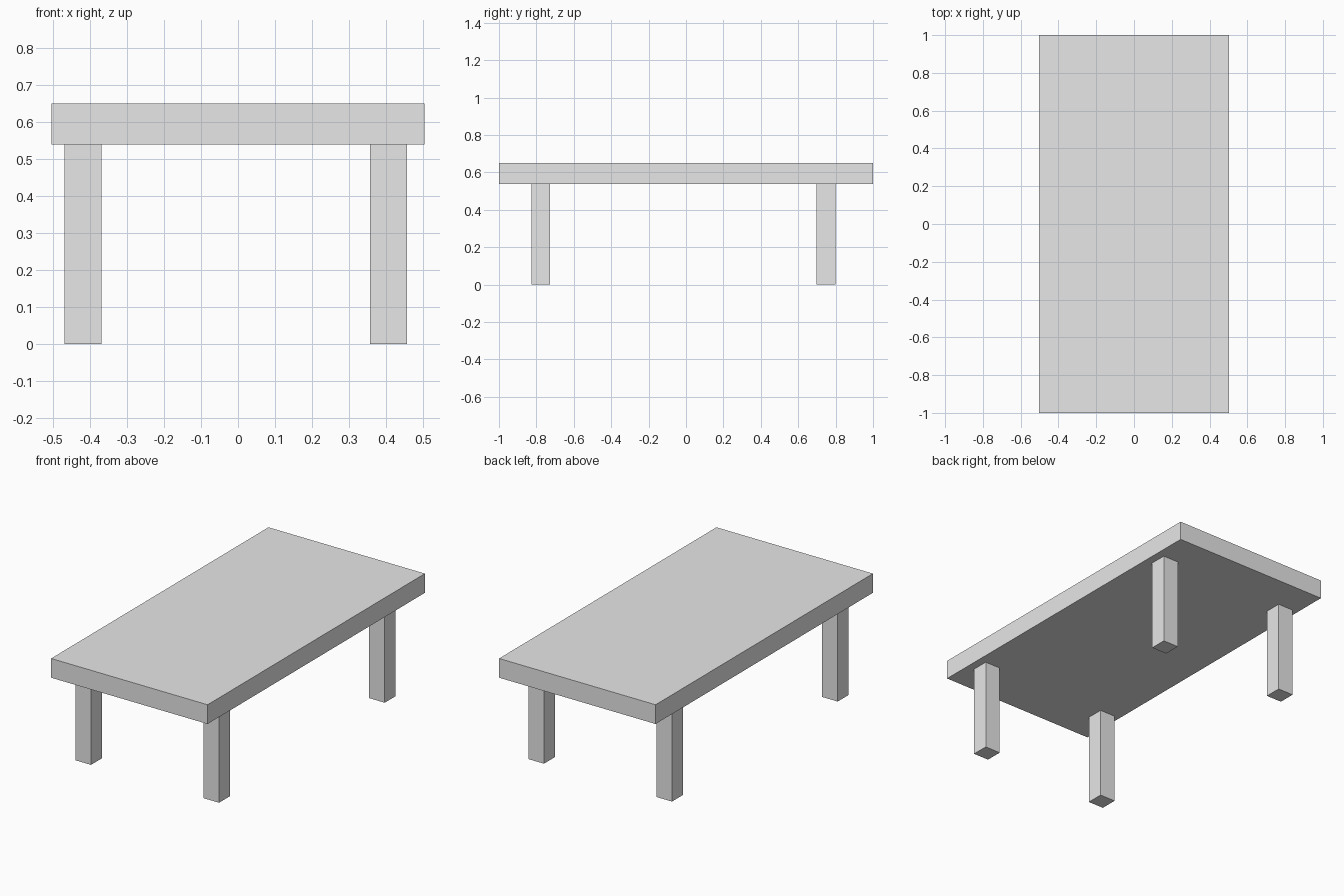
import bpy

cube = bpy.data.objects.get("Cube")
if cube:
    bpy.data.objects.remove(cube, do_unlink=True)

# Single plain grey for the whole table
grey = bpy.data.materials.new("light_grey")
grey.use_nodes = True
colour = (0.8, 0.8, 0.8, 1.0)
grey.diffuse_color = colour
grey.node_tree.nodes["Principled BSDF"].inputs["Base Color"].default_value = colour


def box(name, centre, size):
    bpy.ops.mesh.primitive_cube_add(size=1, location=centre)
    obj = bpy.context.object
    obj.name = name
    obj.scale = size
    bpy.ops.object.transform_apply(location=False, rotation=False, scale=True)
    obj.data.materials.append(grey)
    return obj


LEG_HEIGHT = 0.538
TOP_THICKNESS = 0.112
LEG_WIDTH = 0.1

# Table top
box("table_top", (0, 0, LEG_HEIGHT + TOP_THICKNESS / 2), (1.008, 2, TOP_THICKNESS))

# Four legs, set slightly off centre towards the right front
for side, x in (("right", -0.419), ("left", 0.406)):
    for end, y in (("front", -0.776), ("back", 0.749)):
        box(f"{end}_{side}_leg", (x, y, LEG_HEIGHT / 2),
            (LEG_WIDTH, LEG_WIDTH, LEG_HEIGHT))
